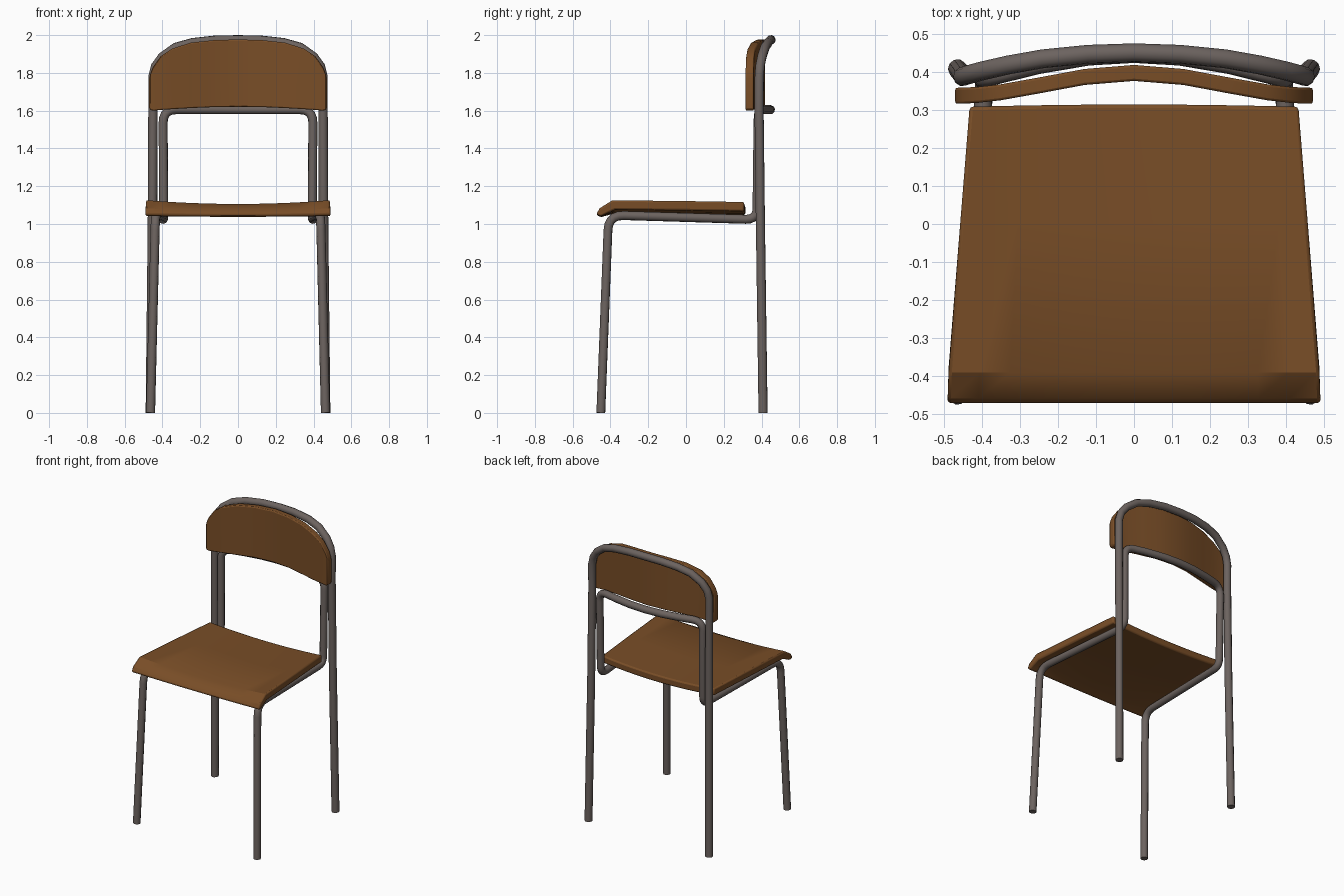
import bpy, bmesh, math
from mathutils import Vector

if "Cube" in bpy.data.objects:
    bpy.data.objects.remove(bpy.data.objects["Cube"])


def material(name, color):
    m = bpy.data.materials.new(name)
    m.diffuse_color = color
    m.use_nodes = True
    m.node_tree.nodes["Principled BSDF"].inputs["Base Color"].default_value = m.diffuse_color
    return m


WOOD = material("wood", (0.19, 0.075, 0.02, 1))
METAL = material("metal", (0.15, 0.125, 0.115, 1))


def finish(ob, mat, angle):
    bpy.ops.object.select_all(action='DESELECT')
    ob.select_set(True)
    bpy.context.view_layer.objects.active = ob
    if ob.type == 'CURVE':
        bpy.ops.object.convert(target='MESH')
        ob = bpy.context.object
    ob.data.materials.clear()
    ob.data.materials.append(mat)
    bpy.ops.object.shade_smooth_by_angle(angle=math.radians(angle))


def rounded(points):
    """Round the corners of a path; each point is (x, y, z, corner radius)."""
    out = []
    for i, p in enumerate(points):
        c, r = Vector(p[:3]), p[3]
        if r == 0:
            out.append(c)
            continue
        a = c + (Vector(points[i - 1][:3]) - c).normalized() * r
        b = c + (Vector(points[i + 1][:3]) - c).normalized() * r
        for k in range(6):
            t = k / 5
            out.append(a * (1 - t) ** 2 + c * 2 * t * (1 - t) + b * t * t)
    return out


def tube(name, half, radius):
    """Mirrored tube; the half path ends on x = 0."""
    path = half + [Vector((-p.x, p.y, p.z)) for p in reversed(half[:-1])]
    cu = bpy.data.curves.new(name, 'CURVE')
    cu.dimensions = '3D'
    cu.bevel_depth = radius
    cu.bevel_resolution = 3
    cu.use_fill_caps = True
    sp = cu.splines.new('POLY')
    sp.points.add(len(path) - 1)
    for q, p in zip(sp.points, path):
        q.co = (*p, 1)
    ob = bpy.data.objects.new(name, cu)
    bpy.context.collection.objects.link(ob)
    finish(ob, METAL, 50)


def loft(name, rings, bevel):
    """Closed solid skinned through a row of equal rings."""
    bm = bmesh.new()
    vs = [[bm.verts.new(p) for p in r] for r in rings]
    n = len(vs[0])
    for a, b in zip(vs, vs[1:]):
        for i in range(n):
            j = (i + 1) % n
            bm.faces.new((a[i], a[j], b[j], b[i]))
    bm.faces.new(vs[0])
    bm.faces.new(vs[-1])
    bmesh.ops.recalc_face_normals(bm, faces=bm.faces)
    me = bpy.data.meshes.new(name)
    bm.to_mesh(me)
    bm.free()
    ob = bpy.data.objects.new(name, me)
    bpy.context.collection.objects.link(ob)
    mod = ob.modifiers.new("soft_edges", 'BEVEL')
    mod.width = bevel
    mod.segments = 2
    mod.limit_method = 'ANGLE'
    mod.angle_limit = math.radians(40)
    finish(ob, WOOD, 30)


# back legs and top hoop, one bent tube
tube("back_leg_frame", [Vector(p) for p in [
    (0.464, 0.408, 0), (0.453, 0.394, 1.0), (0.45, 0.387, 1.6),
    (0.45, 0.388, 1.78), (0.436, 0.392, 1.835), (0.40, 0.402, 1.885),
    (0.33, 0.418, 1.935), (0.24, 0.434, 1.96), (0.12, 0.446, 1.973),
    (0, 0.45, 1.975)]], 0.025)

# front legs, seat rails and lower back bar, one bent tube
tube("front_leg_frame", rounded([
    (0.463, -0.451, 0, 0), (0.437, -0.41, 1.047, 0.08),
    (0.393, 0.375, 1.023, 0.06), (0.397, 0.382, 1.605, 0.07),
    (0.25, 0.418, 1.605, 0), (0.12, 0.44, 1.605, 0), (0, 0.447, 1.605, 0)]), 0.024)

# seat: side profile (y, z, amount of dip) swept across a tapering width
profile = [(-0.474, 1.052, 0.2), (-0.458, 1.083, 0.6), (-0.39, 1.126, 1),
           (0.0, 1.122, 1), (0.314, 1.117, 1), (0.314, 1.068, 1),
           (0.0, 1.072, 1), (-0.375, 1.077, 1), (-0.452, 1.04, 0.2)]
rings = []
for k in range(-6, 7):
    t = k / 6
    ring = []
    for y, z, dip in profile:
        width = min(0.49, 0.432 + (0.314 - y) * 0.079)
        ring.append((t * width, y - (0.006 * t * t if y > 0.3 else 0),
                     z - 0.02 * dip * (1 - t * t)))
    rings.append(ring)
loft("seat", rings, 0.009)

# backrest: curved panel with a rounded top, given as (x, bottom, top)
cols = [(0.0, 1.62, 1.977), (0.13, 1.619, 1.973), (0.25, 1.614, 1.96),
        (0.35, 1.608, 1.928), (0.41, 1.604, 1.888), (0.45, 1.60, 1.832),
        (0.463, 1.603, 1.80), (0.47, 1.615, 1.77)]
cols = [(-x, a, b) for x, a, b in reversed(cols[1:])] + cols
rings = []
for x, lo, hi in cols:
    y = 0.316 + 0.03 * (1 + math.cos(math.pi * x / 0.47))
    rings.append([(x, y, lo), (x, y + 0.042, lo), (x, y + 0.042, hi), (x, y, hi)])
loft("backrest", rings, 0.006)
